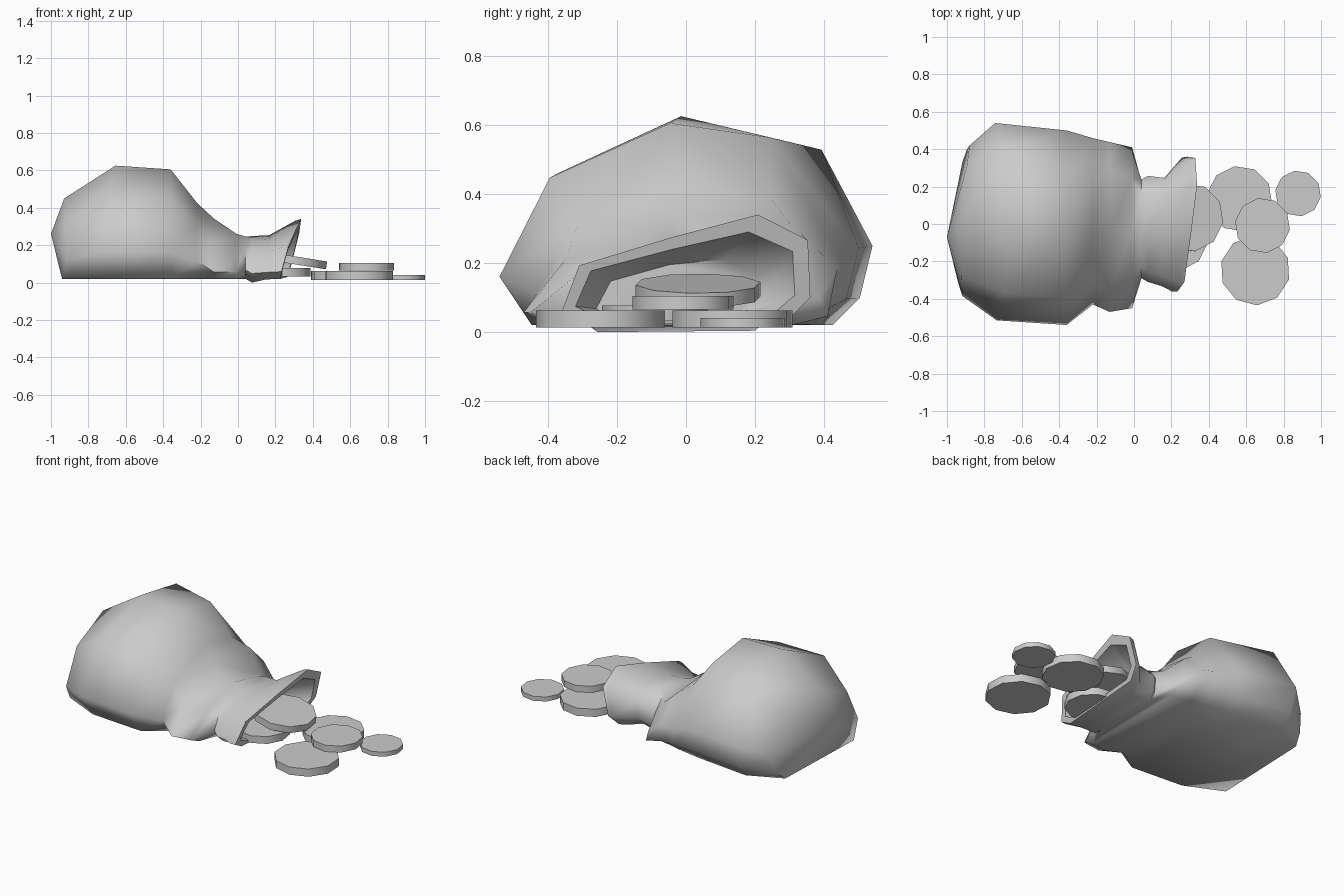
import bpy, bmesh, math
from mathutils import Vector, Matrix

cube = bpy.data.objects.get("Cube")
if cube:
    bpy.data.objects.remove(cube, do_unlink=True)

grey = bpy.data.materials.new("plain grey")
grey.use_nodes = True
colour = (0.6, 0.6, 0.6, 1)
grey.diffuse_color = colour
grey.node_tree.nodes["Principled BSDF"].inputs["Base Color"].default_value = colour


def make_object(name, bm, angle):
    bmesh.ops.recalc_face_normals(bm, faces=bm.faces)
    mesh = bpy.data.meshes.new(name)
    bm.to_mesh(mesh)
    bm.free()
    mesh.materials.append(grey)
    obj = bpy.data.objects.new(name, mesh)
    bpy.context.collection.objects.link(obj)
    bpy.ops.object.select_all(action="DESELECT")
    obj.select_set(True)
    bpy.context.view_layer.objects.active = obj
    bpy.ops.object.shade_smooth_by_angle(angle=math.radians(angle))


# Cross-sections as fractions of width and height
BELLY = [(.09, 0), (0, .24), (.14, .73), (.475, 1), (.86, .84), (1, .38), (.965, .13), (.89, 0)]
MOUTH = [(.1, .0), (0, .12), (.07, .54), (.45, .8), (.79, 1), (.99, .77), (1, .25), (.9, .03)]


def ring(x, y0, y1, z0, z1, mix, lean=(0, 0), bow=0, folds={}):
    points = []
    for i, (a, b) in enumerate(zip(BELLY, MOUTH)):
        u, v = folds.get(i, Vector(a).lerp(Vector(b), mix))
        y, z = y0 + u * (y1 - y0), z0 + v * (z1 - z0)
        points.append((x + lean[0] * z + lean[1] * y + bow * y * y, y, z))
    return points


def loft(bm, rings):
    loops = [[bm.verts.new(p) for p in r] for r in rings]
    for a, b in zip(loops, loops[1:]):
        for i in range(len(a)):
            j = (i + 1) % len(a)
            bm.faces.new((a[i], a[j], b[j], b[i]))
    return loops


# Sack lying on its side: belly, pinched neck, flared lip, then the inside
bm = bmesh.new()
LEAN = (.25, .06)
loops = loft(bm, [
    ring(-.965, -.385, .42, .02, .45, 0, (.08, .03), .33),
    ring(-.655, -.515, .54, .02, .625, 0, bow=-.3),
    ring(-.36, -.54, .5, .02, .605, 0, folds={4: (.75, .93)}),
    ring(-.22, -.43, .46, .02, .435, .1, folds={4: (.76, .88)}),
    ring(-.13, -.47, .44, .02, .36, .25, folds={1: (0, .11), 2: (.13, .55)}),
    ring(-.01, -.45, .41, .02, .28, .35,
         folds={1: (0, .14), 2: (.17, .6), 4: (.8, .75), 5: (.97, .3), 6: (1, .1)}),
    ring(.04, -.29, .24, .02, .265, .4),
    ring(.075, -.31, .26, 0, .27, .5),
    ring(.15, -.33, .25, .015, .265, .7, (.05, .03)),
    ring(.21, -.36, .355, .02, .33, 1, LEAN),
    ring(.24, -.36, .36, .02, .34, 1, LEAN),
    ring(.24, -.32, .315, .045, .29, 1, LEAN),
    ring(.1, -.26, .2, .04, .22, .7),
])
tip = bm.verts.new((-1, -.07, .26))
for i in range(len(BELLY)):
    bm.faces.new((loops[0][i - 1], loops[0][i], tip))
bm.faces.new(loops[-1])
# Crisp edges on both sides of the lip
for loop in loops[-3:-1]:
    for i in range(len(loop)):
        bm.edges.get((loop[i - 1], loop[i])).smooth = False
make_object("sack", bm, 65)


# Coins: centre, radius, thickness, tilt and spin in degrees
def coin(name, centre, radius, thickness, tilt=0, spin=9):
    bm = bmesh.new()
    bmesh.ops.create_cone(
        bm, cap_ends=True, segments=10, radius1=radius, radius2=radius, depth=thickness,
        matrix=Matrix.Translation(centre) @ Matrix.Rotation(math.radians(tilt), 4, "Y")
        @ Matrix.Rotation(math.radians(spin), 4, "Z"))
    make_object(name, bm, 40)


coin("coin_back", (.564, .135, .038), .176, .048)
coin("coin_front", (.648, -.248, .038), .187, .048, spin=3)
coin("coin_stacked", (.687, -.008, .085), .148, .04)
coin("coin_far", (.877, .163, .027), .123, .028)
coin("coin_in_mouth", (.295, .035, .12), .183, .042, 9)
coin("coin_under_lip", (.235, -.09, .055), .155, .045)
